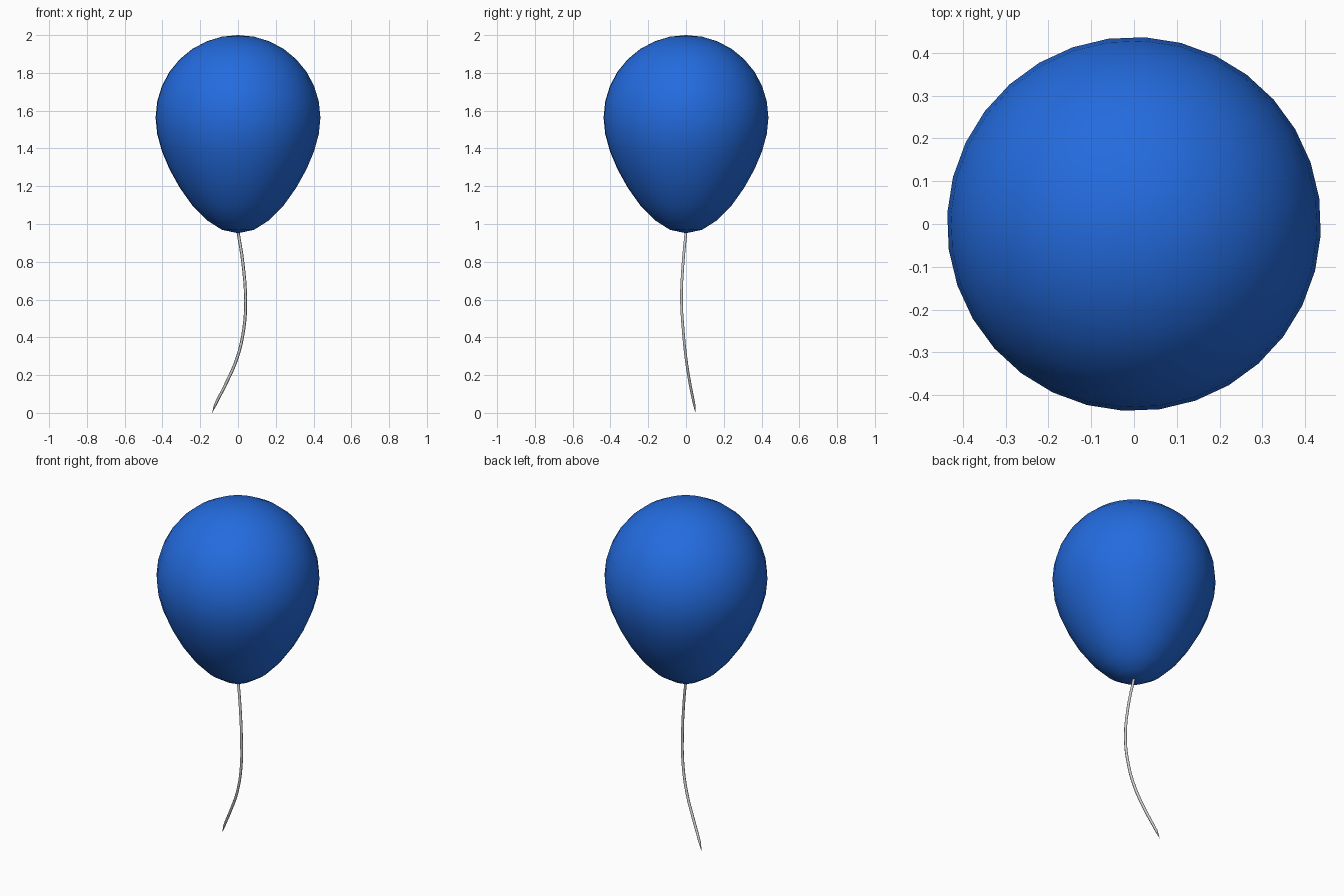
import bpy, math

if "Cube" in bpy.data.objects:
    bpy.data.objects.remove(bpy.data.objects["Cube"])

R = 0.437            # widest radius of the balloon
ZC = 2.0 - R         # height of the widest ring

# Balloon: a sphere whose lower half is stretched towards the knot
bpy.ops.mesh.primitive_uv_sphere_add(segments=32, ring_count=16, radius=R)
balloon = bpy.context.object
balloon.name = "balloon"
for v in balloon.data.vertices:
    s = v.co.z / R
    if s < 0:
        v.co.z *= 1 + 0.4 * s * s
    v.co.z += ZC
turn = math.radians(-3.3)
for v in balloon.data.vertices:
    x, y = v.co.x, v.co.y
    v.co.x = x * math.cos(turn) - y * math.sin(turn)
    v.co.y = x * math.sin(turn) + y * math.cos(turn)
bpy.ops.object.shade_smooth()

blue = bpy.data.materials.new("blue_rubber")
blue.diffuse_color = (0.017, 0.147, 0.73, 1)
blue.use_nodes = True
blue.node_tree.nodes["Principled BSDF"].inputs["Base Color"].default_value = blue.diffuse_color
balloon.data.materials.append(blue)

# String: thin swept tube with a pointed loose end (x, y, z, thickness)
path = [(0, 0, 0.96, 1), (0.025, -0.015, 0.80, 1), (0.04, -0.024, 0.60, 1),
        (0.03, -0.015, 0.44, 1), (-0.005, 0.0, 0.29, 1),
        (-0.066, 0.022, 0.15, 1), (-0.119, 0.043, 0.045, 0.9),
        (-0.137, 0.051, 0.0, 0.05)]
curve = bpy.data.curves.new("string", 'CURVE')
curve.dimensions = '3D'
curve.bevel_depth = 0.008
curve.bevel_resolution = 1
curve.resolution_u = 4
curve.use_fill_caps = True
spline = curve.splines.new('BEZIER')
spline.bezier_points.add(len(path) - 1)
for p, (x, y, z, r) in zip(spline.bezier_points, path):
    p.co = (x, y, z)
    p.radius = r
    p.handle_left_type = p.handle_right_type = 'AUTO'
string = bpy.data.objects.new("string", curve)
bpy.context.collection.objects.link(string)
